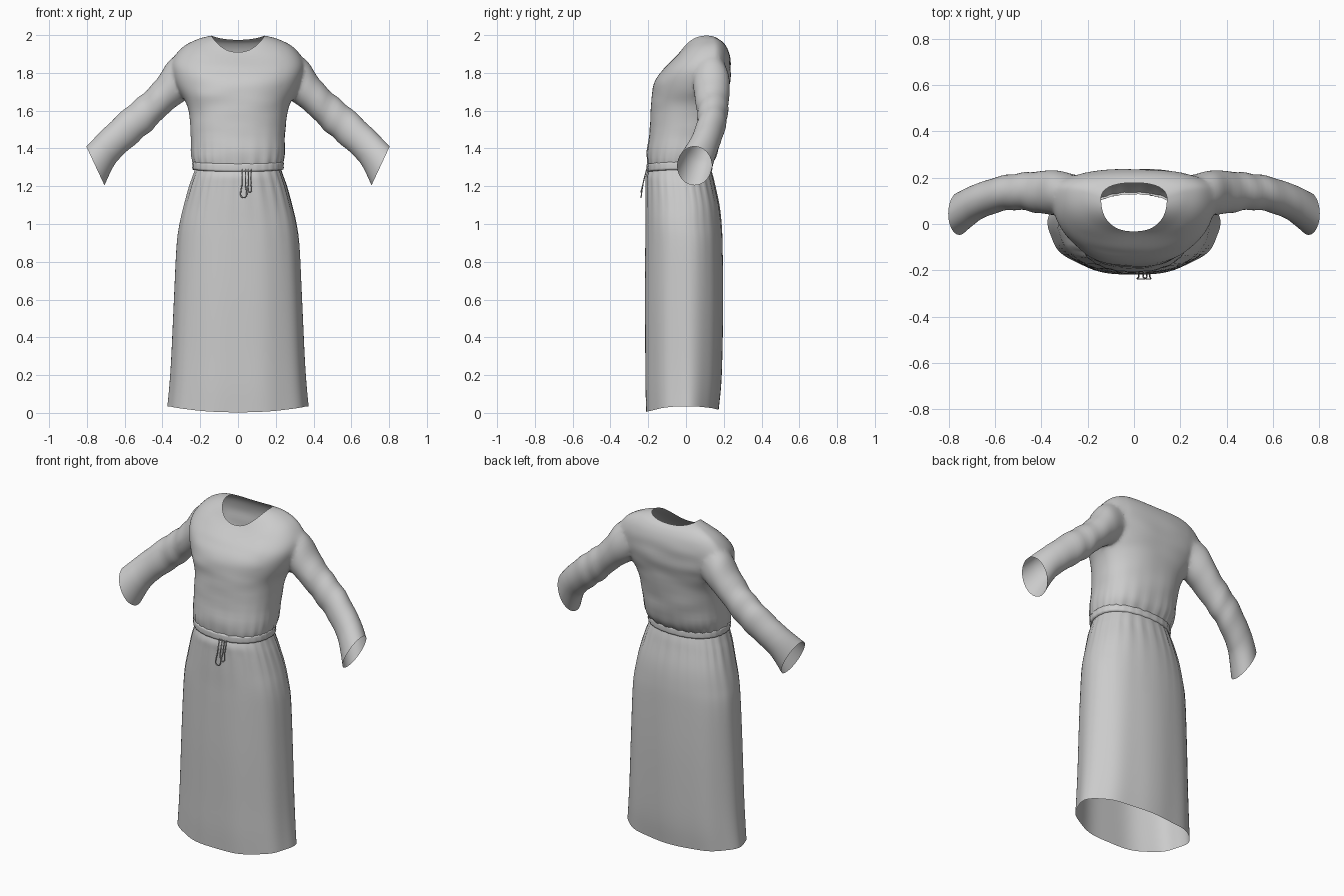
import bpy, bmesh, math
from mathutils import Vector, kdtree, noise

if "Cube" in bpy.data.objects:
    bpy.data.objects.remove(bpy.data.objects["Cube"])

N = 96


def mesh_object(name, bm):
    me = bpy.data.meshes.new(name)
    bmesh.ops.recalc_face_normals(bm, faces=bm.faces)
    for f in bm.faces:
        f.smooth = True
    bm.to_mesh(me)
    bm.free()
    ob = bpy.data.objects.new(name, me)
    bpy.context.collection.objects.link(ob)
    return ob


def resample(rows, n):
    # Catmull-Rom interpolation between key sections
    out = []
    for i in range(len(rows) - 1):
        a, b, c, d = (rows[max(0, min(len(rows) - 1, i + k))] for k in (-1, 0, 1, 2))
        for j in range(n):
            t = j / n
            out.append([0.5 * (2 * q + (r - p) * t + (2 * p - 5 * q + 4 * r - s) * t * t
                               + (3 * q - p - 3 * r + s) * t ** 3)
                        for p, q, r, s in zip(a, b, c, d)])
    out.append(list(rows[-1]))
    return out


def loft(name, rings, caps=False):
    bm = bmesh.new()
    vs = [[bm.verts.new(p) for p in r] for r in rings]
    for a, b in zip(vs, vs[1:]):
        for i in range(len(a)):
            k = (i + 1) % len(a)
            bm.faces.new((a[i], a[k], b[k], b[i]))
    if caps:
        bm.faces.new(vs[0])
        bm.faces.new(vs[-1])
    return mesh_object(name, bm)


def body_ring(row, power, fold):
    # row: front y, front z, side x, side y, side z, back y, back z
    fy, fz, sx, sy, sz, by, bz = row
    pts = []
    for i in range(N):
        th = 2 * math.pi * i / N
        c, s = math.cos(th), math.sin(th)
        ey, ez = (by, bz) if s > 0 else (fy, fz)
        w = abs(s) ** power
        p = Vector((sx * math.copysign(abs(c) ** power, c),
                    sy + (ey - sy) * w, sz + (ez - sz) * s * s))
        pts.append(p + Vector((c, s, 0)) * fold(th, p))
    return pts


def torso_fold(th, p):
    gather = math.exp(-max(0, p.z - 1.31) / 0.07)
    cloth = min(1, max(0, (1.92 - p.z) / 0.1)) * (1 - gather)
    return (0.004 * gather * math.sin(24 * th + 2 * math.sin(3 * th))
            + 0.006 * cloth * noise.noise(Vector((p.x * 5, p.y * 5, p.z * 14))))


def skirt_fold(th, p):
    gather = math.exp(-abs(p.z - 1.2) / 0.16)
    seam = abs(math.cos(th)) ** 60 * 0.008 * (1 - p.z / 1.3)
    return (0.003 * gather * math.sin(26 * th + 2 * math.sin(3 * th)) + seam
            + 0.003 * math.sin(9 * th) * (1 - p.z / 1.6))


# Torso, from waist to neckline
torso_rows = [
    (-.200, 1.305, .235, -.03, 1.315, .13, 1.31),
    (-.206, 1.37, .247, -.02, 1.37, .165, 1.37),
    (-.193, 1.50, .252, .01, 1.50, .19, 1.50),
    (-.185, 1.62, .268, .04, 1.62, .208, 1.62),
    (-.180, 1.70, .310, .08, 1.70, .222, 1.70),
    (-.158, 1.77, .343, .11, 1.78, .235, 1.78),
    (-.118, 1.82, .350, .13, 1.86, .236, 1.86),
    (-.078, 1.862, .295, .14, 1.937, .225, 1.915),
    (-.048, 1.893, .215, .135, 1.978, .203, 1.955),
    (-.032, 1.91, .142, .11, 1.997, .178, 1.975)]
torso_rings = [body_ring(r, 0.85, torso_fold) for r in resample(torso_rows, 5)]
torso = loft("bodice", torso_rings, True)
open_edges = list(torso_rings[0]) + list(torso_rings[-1])

# Sleeves: top x, top z, bottom x, bottom z, centre y, half depth
sleeve_rows = [
    (.27, 1.915, .20, 1.71, .130, .075),
    (.365, 1.868, .285, 1.65, .135, .097),
    (.43, 1.765, .36, 1.595, .137, .093),
    (.52, 1.675, .45, 1.505, .140, .080),
    (.61, 1.600, .53, 1.435, .132, .076),
    (.71, 1.505, .62, 1.355, .100, .078),
    (.76, 1.455, .662, 1.30, .075, .084),
    (.803, 1.41, .707, 1.205, .045, .092)]


def sleeve_ring(row, side, k):
    tx, tz, bx, bz, y, d = row
    mid, up = Vector(((tx + bx) / 2, y, (tz + bz) / 2)), Vector(((tx - bx) / 2, 0, (tz - bz) / 2))
    pts = []
    for i in range(48):
        a = 2 * math.pi * i / 48
        crease = 1 + 0.035 * math.sin(k * 1.3 + 1.5 * math.sin(a)) * max(0, 1 - abs(k - 14) / 14)
        p = mid + (up * math.cos(a) + Vector((0, d, 0)) * math.sin(a)) * crease
        pts.append(Vector((p.x * side, p.y, p.z)))
    return pts


bpy.context.view_layer.objects.active = torso
for side in (-1, 1):
    rings = [sleeve_ring(r, side, k) for k, r in enumerate(resample(sleeve_rows, 5))]
    open_edges += rings[-1]
    sleeve = loft("sleeve", rings, True)
    mod = torso.modifiers.new("join", 'BOOLEAN')
    mod.operation, mod.solver, mod.object = 'UNION', 'EXACT', sleeve
    bpy.ops.object.modifier_apply(modifier=mod.name)
    bpy.data.objects.remove(sleeve)

# Open the neck, waist and cuffs, then soften the armhole seams
kd = kdtree.KDTree(len(open_edges))
for i, p in enumerate(open_edges):
    kd.insert(p, i)
kd.balance()
bm = bmesh.new()
bm.from_mesh(torso.data)
caps = [f for f in bm.faces if all(kd.find(v.co)[2] < 1e-4 for v in f.verts)]
bmesh.ops.delete(bm, geom=caps, context='FACES')
bmesh.ops.remove_doubles(bm, verts=bm.verts, dist=0.002)
seam = [v for v in bm.verts if .22 < abs(v.co.x) < .43 and v.co.z > 1.56 and not v.is_boundary]
for _ in range(6):
    bmesh.ops.smooth_vert(bm, verts=seam, factor=0.5, use_axis_x=True, use_axis_y=True, use_axis_z=True)
for f in bm.faces:
    f.smooth = True
bm.to_mesh(torso.data)
bm.free()

# Skirt, from waist to hem
skirt_rows = [
    (-.200, 1.285, .225, -.03, 1.295, .130, 1.29),
    (-.213, 1.25, .240, -.025, 1.25, .142, 1.25),
    (-.214, 1.20, .257, -.02, 1.20, .153, 1.20),
    (-.215, 1.10, .285, -.01, 1.10, .175, 1.10),
    (-.215, 1.00, .308, -.01, 1.00, .187, 1.00),
    (-.217, .88, .323, 0, .88, .192, .88),
    (-.220, .60, .335, 0, .60, .195, .60),
    (-.218, .30, .347, 0, .30, .190, .30),
    (-.217, .13, .356, 0, .15, .183, .14),
    (-.213, .003, .366, 0, .035, .170, .018)]
loft("skirt", [body_ring(r, 0.88, skirt_fold) for r in resample(skirt_rows, 5)])

# Waist band with rounded edges
band = []
for out, h in ((-.004, -.022), (.004, -.02), (.007, -.01), (.005, 0), (.007, .012), (.004, .02), (-.004, .022)):
    band.append(body_ring((-.202 - out, 1.298 + h, .235 + out, -.03, 1.308 + h, .132 + out, 1.302 + h), 0.87,
                          lambda th, p: 0.0015 * math.sin(30 * th)))
loft("waist_band", band)

# Drawstring loops hanging at the front
for x, low, w in ((.03, 1.14, .009), (.062, 1.17, .006)):
    cu = bpy.data.curves.new("drawstring", 'CURVE')
    cu.dimensions, cu.bevel_depth, cu.bevel_resolution = '3D', 0.003, 2
    sp = cu.splines.new('BEZIER')
    pts = [(x - w, -.208, 1.29), (x - w, -.226, 1.22), (x, -.238, low), (x + w, -.226, 1.22), (x + w, -.208, 1.29)]
    sp.bezier_points.add(len(pts) - 1)
    for b, p in zip(sp.bezier_points, pts):
        b.co = p
        b.handle_left_type = b.handle_right_type = 'AUTO'
    bpy.context.collection.objects.link(bpy.data.objects.new("drawstring", cu))
